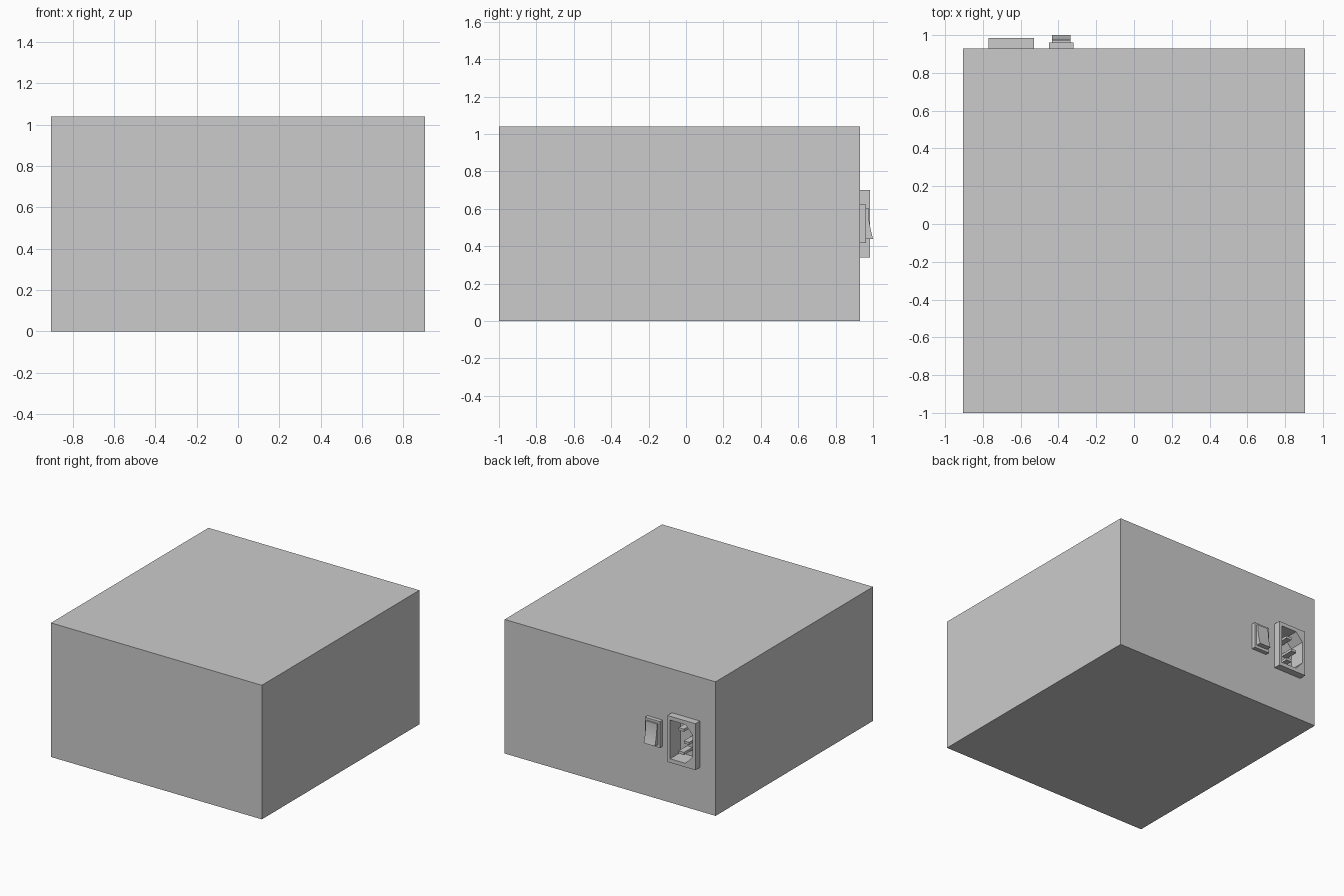
import bpy, bmesh
from mathutils import Vector

if "Cube" in bpy.data.objects:
    bpy.data.objects.remove(bpy.data.objects["Cube"])


def prism(name, points, axis, lo, hi):
    """Extrude a closed 2D outline along x (points y,z) or y (points x,z)."""
    def place(p, t):
        return (t, p[0], p[1]) if axis == "x" else (p[0], t, p[1])
    bm = bmesh.new()
    face = bm.faces.new([bm.verts.new(place(p, lo)) for p in points])
    top = bmesh.ops.extrude_face_region(bm, geom=[face])
    shift = Vector((hi - lo, 0, 0) if axis == "x" else (0, hi - lo, 0))
    verts = [v for v in top["geom"] if isinstance(v, bmesh.types.BMVert)]
    bmesh.ops.translate(bm, verts=verts, vec=shift)
    bmesh.ops.recalc_face_normals(bm, faces=bm.faces)
    mesh = bpy.data.meshes.new(name)
    bm.to_mesh(mesh)
    bm.free()
    ob = bpy.data.objects.new(name, mesh)
    bpy.context.collection.objects.link(ob)
    return ob


def box(name, x0, x1, y0, y1, z0, z1):
    return prism(name, [(x0, z0), (x1, z0), (x1, z1), (x0, z1)], "y", y0, y1)


def cut(ob, cutter):
    mod = ob.modifiers.new("cavity", "BOOLEAN")
    mod.operation = "DIFFERENCE"
    mod.solver = "EXACT"
    mod.object = cutter


BACK = 0.93          # rear panel
FLOOR = 0.86         # bottom of the socket cavity
MID = 0.52           # height of the socket and switch centre

# Case and socket surround, both opened by the same six-sided cavity
case = box("case", -0.905, 0.905, -1, BACK, 0, 1.04)
surround = box("socket_surround", -0.77, -0.53, BACK, 0.985, MID - 0.18, MID + 0.18)
half = [(-0.553, 0.15), (-0.685, 0.15), (-0.745, 0.085)]
outline = [(x, MID + z) for x, z in half] + [(x, MID - z) for x, z in reversed(half)]
cavity = prism("socket_cavity_cutter", outline, "y", FLOOR, 1.1)
cavity.hide_render = True
cavity.hide_viewport = True
cavity.display_type = "WIRE"
cut(case, cavity)
cut(surround, cavity)

# Three flat pins, the middle one set towards the chamfered side
for name, x, z in (("upper_pin", -0.635, 0.09), ("earth_pin", -0.68, 0), ("lower_pin", -0.635, -0.09)):
    box(name, x - 0.023, x + 0.023, FLOOR - 0.01, 0.965, MID + z - 0.01, MID + z + 0.01)

# Rocker switch with a concave pressed face
box("switch_base", -0.45, -0.32, BACK, 0.962, MID - 0.102, MID + 0.102)
steps = 8
curve = [(0.975 + 0.025 * (i / steps) ** 2, 0.604 - 0.164 * i / steps) for i in range(steps + 1)]
rocker = prism("switch_rocker", [(0.955, 0.44), (0.955, 0.604)] + curve, "x", -0.433, -0.337)
bpy.context.view_layer.objects.active = rocker
rocker.select_set(True)
bpy.ops.object.shade_smooth_by_angle()
